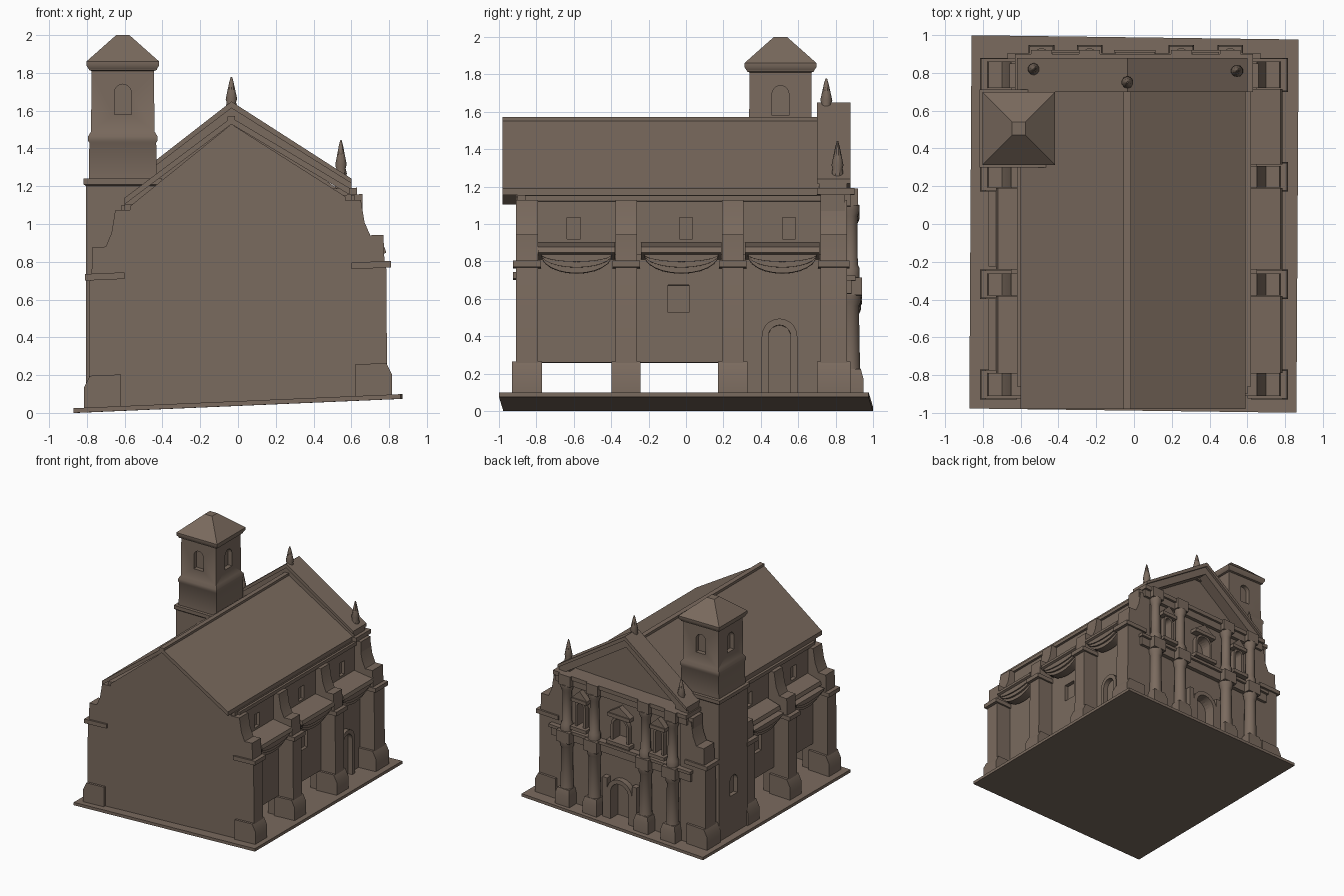
import bpy, bmesh, math

if "Cube" in bpy.data.objects:
    bpy.data.objects.remove(bpy.data.objects["Cube"])

stone = bpy.data.materials.new("brown_stone")
stone.diffuse_color = (0.195, 0.145, 0.112, 1)
stone.use_nodes = True
stone.node_tree.nodes["Principled BSDF"].inputs["Base Color"].default_value = stone.diffuse_color
TILT = 0.043   # the whole building leans slightly: z rises with x


def make(name, verts, faces, tilt=True):
    me = bpy.data.meshes.new(name)
    if tilt:
        verts = [(x, y, z + TILT * x) for x, y, z in verts]
    me.from_pydata(verts, [], faces)
    bm = bmesh.new()
    bm.from_mesh(me)
    bmesh.ops.recalc_face_normals(bm, faces=bm.faces)
    bm.to_mesh(me)
    bm.free()
    me.materials.append(stone)
    ob = bpy.data.objects.new(name, me)
    bpy.context.collection.objects.link(ob)
    return ob


def prism(name, pts, a, b, axis='y', tilt=True):
    """Extrude a 2D outline from a to b: axis y takes (x,z), axis x takes (y,z)."""
    put = {'y': lambda p, d: (p[0], d, p[1]), 'x': lambda p, d: (d, p[0], p[1])}[axis]
    n = len(pts)
    v = [put(p, a) for p in pts] + [put(p, b) for p in pts]
    f = [tuple(range(n)), tuple(range(2 * n - 1, n - 1, -1))]
    f += [(i, (i + 1) % n, n + (i + 1) % n, n + i) for i in range(n)]
    return make(name, v, f, tilt)


def box(name, x0, x1, y0, y1, z0, z1, tilt=True):
    return prism(name, [(x0, z0), (x1, z0), (x1, z1), (x0, z1)], y0, y1, 'y', tilt)


def lathe(name, cx, cy, prof, n=12, tilt=True):
    """Stack rings of (radius, z); with n=4 the radius is the half width of a square."""
    k = math.sqrt(2) if n == 4 else 1
    v, f = [], []
    for r, z in prof:
        for i in range(n):
            t = 2 * math.pi * (i + 0.5) / n
            v.append((cx + r * k * math.cos(t), cy + r * k * math.sin(t), z))
    for j in range(len(prof) - 1):
        f += [(j * n + i, j * n + (i + 1) % n, (j + 1) * n + (i + 1) % n, (j + 1) * n + i)
              for i in range(n)]
    f += [tuple(range(n)), tuple(range(len(v) - n, len(v)))]
    return make(name, v, f, tilt)


def arch(c, w, z0, z1, n=10):
    """Round-headed outline of half width w."""
    return [(c + w, z0)] + [(c + w * math.cos(math.pi * i / n), z1 - w + w * math.sin(math.pi * i / n))
                            for i in range(n + 1)] + [(c - w, z0)]


def arch_ring(name, c, w, t, z0, z1, a, b, axis):
    return prism(name, arch(c, w + t, z0, z1 + t) + arch(c, w, z0, z1)[::-1], a, b, axis)


def cut(ob, cutter):
    m = ob.modifiers.new("opening", 'BOOLEAN')
    m.operation, m.object, m.solver = 'DIFFERENCE', cutter, 'EXACT'
    cutter.hide_render = True
    cutter.hide_viewport = True


# ground slab, turned very slightly in plan
slab = box("base_slab", -0.866, 0.866, -.988, .988, 0.037, 0.062)
for v in slab.data.vertices:
    v.co.y -= .013 * v.co.x
    v.co.x += .006 * v.co.y

# rear gable wall, main roof and ridge
prism("rear_wall", [(-.68, .05), (.68, .05), (.68, .72), (.57, .78), (.57, 1.12), (-.035, 1.53),
                    (-.57, 1.12), (-.57, .78), (-.68, .72)], -0.91, -0.88)
prism("main_roof", [(-.6, 1.13), (-.035, 1.53), (.59, 1.13), (.59, 1.165), (-.035, 1.565),
                    (-.6, 1.165)], -0.98, 0.74)
box("roof_ridge", -.055, -.015, -0.98, 0.72, 1.54, 1.572)

BAYS = [(-.585, -.6, .205), (-.025, 0, .215), (.515, .55, .2)]   # centre, window, half width
for s, side in ((1, "right"), (-1, "left")):
    def sx(pts):
        return [(s * x, z) for x, z in pts]

    def sbox(name, x0, x1, *r):
        return box(side + name, min(s * x0, s * x1), max(s * x0, s * x1), *r)

    # upper and lower side walls, open at the foot except in the last bay
    foot = .26 - s * .028
    upper = sbox("_upper_wall", .55, .60, -.9, .8, foot, 1.13)
    lower = sbox("_aisle_wall", .60, .65, -.85, .31, foot, .81)
    sbox("_last_bay_wall", .56, .65, .28, .76, .05, .81)
    sbox("_eaves_moulding", .58, .62, -.86, .72, 1.095, 1.125)
    for c, y, h in BAYS:
        cut(upper, sbox("_window_cutter", .57, .70, y - .035, y + .035, .895, 1.01))
    cut(lower, sbox("_aisle_cutter", .62, .70, -.095, .015, .5, .645))

    # stepped buttresses with wide feet and cap mouldings
    prof = [(.55, .05), (.79, .05), (.785, .73), (.775, .775), (.77, .91), (.70, .91), (.67, .98),
            (.65, 1.10), (.55, 1.10)]
    for y, w in ((-.85, .06), (-.32, .058), (.25, .058), (.79, .07)):
        prism(side + "_buttress", sx(prof), y - w, y + w)
        prism(side + "_buttress_foot", sx([(.62, .05), (.815, .05), (.815, .17), (.785, .23), (.62, .23)]),
              y - w - .02, y + w + .02)
        sbox("_buttress_cap", .60, .81, y - w - .015, y + w + .015, .735, .77)

    # sloping bay canopies with hanging swags
    for c, y, h in BAYS if s == 1 else BAYS[:2]:
        edge = .775 if s == 1 else .72
        prism(side + "_canopy", sx([(.58, .88), (edge, .845), (edge + .01, .815), (edge - .035, .795),
                                    (.58, .77)]), c - h, c + h)
        for sag, x in ((.04, .77), (.07, .76), (.10, .745)):
            ys = [(c + (h - .015) * math.cos(math.pi * i / 12), .805 - sag * math.sin(math.pi * i / 12))
                  for i in range(13)]
            prism(side + "_swag", ys, s * (x - .07), s * x, 'x')

# side door on the right
arch_ring("side_door_frame", .5, .06, .035, .05, .43, .64, .69, 'x')

# facade wall with doorway recess
facade = box("facade_wall", -.66, .66, .72, .85, .05, 1.13)
cut(facade, prism("door_cutter", arch(0, .085, .02, .38), .80, .95))
arch_ring("door_frame", 0, .085, .035, .05, .38, .84, .90, 'y')
for s in (1, -1):
    box("door_pier", s * .14 - .022, s * .14 + .022, .84, .90, .05, .40)

# facade entablatures
box("middle_entablature", -.66, .66, .80, .885, .60, .69)
box("middle_ledge", -.67, .67, .80, .905, .67, .695)
box("top_entablature", -.62, .62, .72, .88, 1.07, 1.15)
box("top_ledge", -.63, .63, .70, .90, 1.13, 1.165)

# two tiers of columns
for x in (-.49, -.235, .25, .51):
    lathe("column_plinth", x, .88, [(.068, .05), (.068, .15), (.055, .2)], 4)
    lathe("lower_column", x, .88, [(.055, .19), (.052, .22), (.046, .54), (.056, .56), (.06, .6)])
    box("column_block", x - .062, x + .062, .82, .94, .595, .69)
    lathe("upper_column", x, .88, [(.05, .69), (.05, .74), (.04, .76), (.037, 1.02), (.05, 1.05),
                                   (.05, 1.08)])
    box("top_block", x - .055, x + .055, .80, .92, 1.075, 1.165)

# niches with small pediments between the upper columns
for c, w, z0, z1 in ((0.005, .085, .74, .95), (-.362, .05, .75, .97), (.38, .05, .75, .97)):
    cut(facade, prism("niche_cutter", arch(c, w - .02, z0, z1 - .02), .79, .95))
    arch_ring("niche_frame", c, w - .02, .02, z0, z1 - .02, .84, .89, 'y')
    box("niche_sill", c - w - .025, c + w + .025, .83, .92, z0 - .03, z0)
    box("niche_lintel", c - w - .02, c + w + .02, .83, .91, z1 - .01, z1 + .02)
    prism("niche_pediment", [(c - w - .02, z1 + .02), (c + w + .02, z1 + .02), (c, z1 + .09)], .83, .90)

# facade gable: recessed panel, raking cornice and pinnacles
prism("gable_panel", [(-.58, 1.14), (.56, 1.14), (-.035, 1.58)], .71, .76)
prism("raking_cornice", [(-.62, 1.155), (-.56, 1.155), (-.035, 1.55), (.55, 1.155), (.60, 1.155), (.60, 1.21),
                         (-.035, 1.64), (-.62, 1.215)], .71, .86)
prism("raking_ledge", [(-.62, 1.195), (-.035, 1.615), (.60, 1.19), (.60, 1.215), (-.035, 1.65),
                       (-.62, 1.22)], .70, .88)
for x, y, z, k in ((-.035, .75, 1.60, .18), (.545, .81, 1.22, .2), (-.53, .82, 1.22, .2)):
    box("pinnacle_block", x - .032, x + .032, y - .032, y + .032, z - .07, z)
    lathe("pinnacle", x, y, [(.028, z), (.033, z + .12 * k), (.026, z + .25 * k), (.032, z + .35 * k),
                             (.02, z + .65 * k), (.012, z + .85 * k), (.004, z + k)], 10)

# bell tower
TX, TY = -.61, .505
base = lathe("tower_base", TX, TY, [(.195, .03), (.195, 1.2), (.207, 1.21), (.207, 1.24)], 4, False)
belfry = lathe("tower_belfry", TX, TY, [(.18, 1.24), (.177, 1.43), (.183, 1.44), (.183, 1.465), (.168, 1.49),
                                        (.165, 1.81), (.18, 1.815), (.18, 1.84)], 4, False)
lathe("tower_roof", TX, TY, [(.18, 1.82), (.193, 1.84), (.193, 1.86), (.035, 2.0)], 4, False)
for s in (1, -1):
    a, b = sorted((TX + s * .13, TX + s * .25))
    cut(belfry, prism("belfry_cutter", arch(TY, .045, 1.58, 1.74), a, b, 'x', False))
    a, b = sorted((TY + s * .13, TY + s * .25))
    cut(belfry, prism("belfry_cutter", arch(TX, .045, 1.58, 1.74), a, b, 'y', False))
cut(base, prism("tower_window_cutter", arch(TY, .05, .36, .53), -.9, -.77, 'x', False))

# smooth the rounded parts, keep edges sharp
for ob in bpy.data.objects:
    ob.select_set(not ob.hide_render)
bpy.context.view_layer.objects.active = base
bpy.ops.object.shade_smooth_by_angle(angle=math.radians(35))
